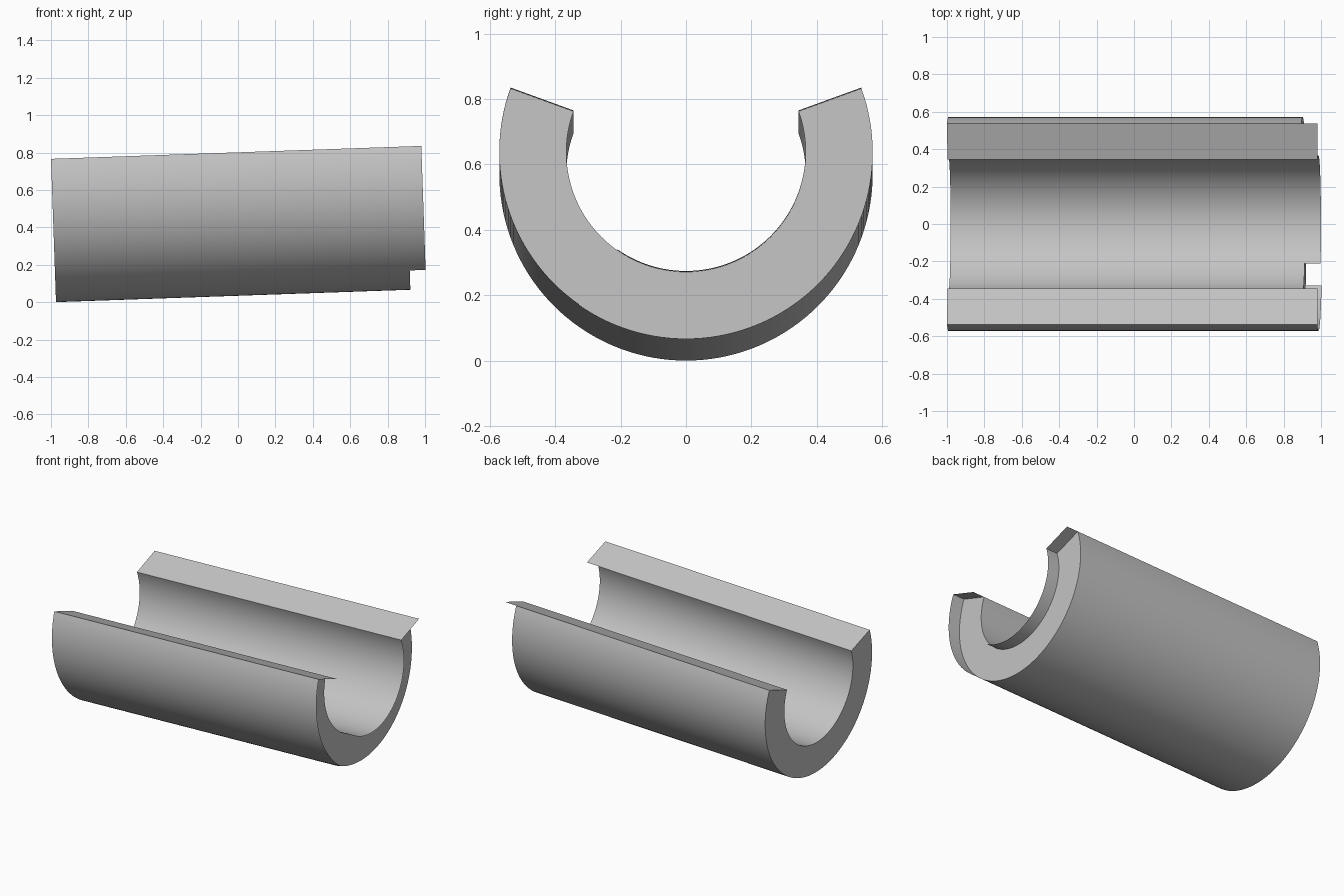
import bpy
import bmesh
from math import radians, sin, cos
from mathutils import Matrix

cube = bpy.data.objects.get("Cube")
if cube:
    bpy.data.objects.remove(cube, do_unlink=True)

OUTER, INNER = 0.571, 0.366
LENGTH, RECESS = 1.981, 0.085
SEGMENTS = 88
LIP_SPLIT = 30          # segment where the outer lip stops and the inner one starts
TILT = radians(2)

grey = bpy.data.materials.new("plain_grey")
grey.use_nodes = True
colour = (0.55, 0.55, 0.55, 1)
grey.diffuse_color = colour
grey.node_tree.nodes["Principled BSDF"].inputs["Base Color"].default_value = colour

# Tilted frame with the shell's axis along x
frame = Matrix.Translation((-0.993, 0, OUTER)) @ Matrix.Rotation(-TILT, 4, "Y")


def arc(radius):
    angles = [radians(-200 + 220 * i / SEGMENTS) for i in range(SEGMENTS + 1)]
    return [(radius * cos(a), radius * sin(a)) for a in angles]


def sweep(name, profile, start, end, closed=False):
    bm = bmesh.new()
    near = [bm.verts.new(frame @ Matrix.Translation((start, y, z)).translation)
            for y, z in profile]
    far = [bm.verts.new(frame @ Matrix.Translation((end, y, z)).translation)
           for y, z in profile]
    count = len(profile)
    for i in range(count if closed else count - 1):
        j = (i + 1) % count
        bm.faces.new((near[i], near[j], far[j], far[i]))
    if closed:
        # End caps as strips of quads between the outer and inner arcs
        for i in range(SEGMENTS):
            k = count - 1 - i
            bm.faces.new((far[i], far[i + 1], far[k - 1], far[k]))
            bm.faces.new((near[k], near[k - 1], near[i + 1], near[i]))
    mesh = bpy.data.meshes.new(name)
    bm.to_mesh(mesh)
    bm.free()
    mesh.materials.append(grey)
    obj = bpy.data.objects.new(name, mesh)
    bpy.context.collection.objects.link(obj)
    bpy.ops.object.select_all(action="DESELECT")
    obj.select_set(True)
    bpy.context.view_layer.objects.active = obj
    bpy.ops.object.shade_smooth_by_angle(angle=radians(30))


outer, inner = arc(OUTER), arc(INNER)
body_end = LENGTH - RECESS

# Thick open shell
sweep("half_shell", outer + inner[::-1], 0, body_end, closed=True)

# Thin lips running past the recessed end, each with its rim face
sweep("outer_lip", [inner[0]] + outer[:LIP_SPLIT + 1], body_end, LENGTH)
sweep("inner_lip", [outer[-1]] + inner[LIP_SPLIT:][::-1], body_end, LENGTH)
